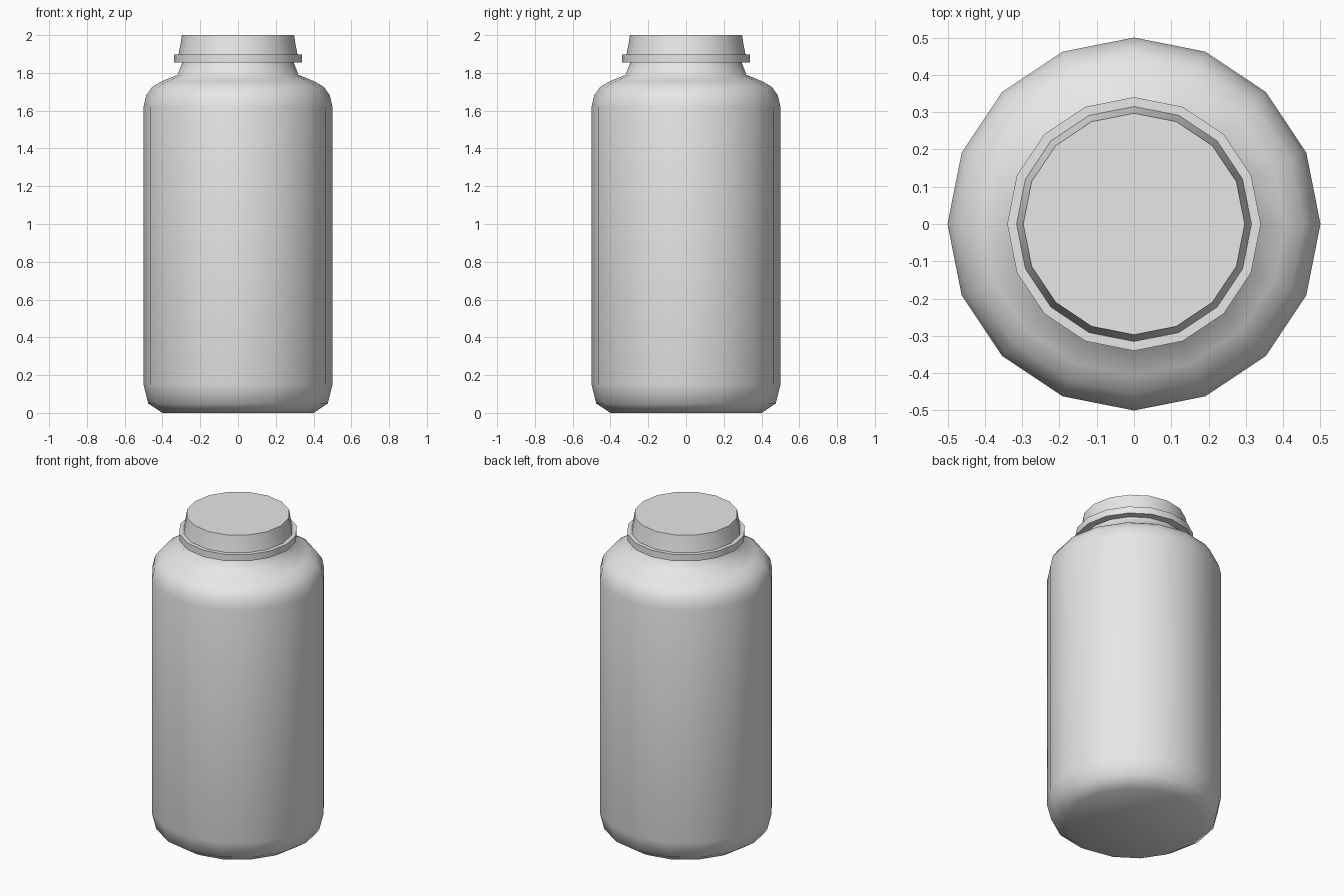
import bpy, bmesh, math

cube = bpy.data.objects.get("Cube")
if cube:
    bpy.data.objects.remove(cube, do_unlink=True)

SIDES = 16
grey = bpy.data.materials.new("plain grey")
grey.use_nodes = True
COLOUR = (0.8, 0.8, 0.8, 1)
grey.diffuse_color = COLOUR
grey.node_tree.nodes["Principled BSDF"].inputs["Base Color"].default_value = COLOUR


def lathe(name, profile, cap_bottom=False, cap_top=False):
    """Turn a (radius, height) profile around z, closing the chosen ends."""
    bm = bmesh.new()
    rings = []
    for r, z in profile:
        angles = [math.tau * i / SIDES for i in range(SIDES)]
        rings.append([bm.verts.new((r * math.cos(a), r * math.sin(a), z)) for a in angles])
    for low, high in zip(rings, rings[1:]):
        for i in range(SIDES):
            j = (i + 1) % SIDES
            bm.faces.new((low[i], low[j], high[j], high[i]))
    if cap_bottom:
        bm.faces.new(rings[0][::-1])
    if cap_top:
        bm.faces.new(rings[-1])
    mesh = bpy.data.meshes.new(name)
    bm.to_mesh(mesh)
    bm.free()
    mesh.materials.append(grey)
    obj = bpy.data.objects.new(name, mesh)
    bpy.context.collection.objects.link(obj)
    bpy.ops.object.select_all(action='DESELECT')
    obj.select_set(True)
    bpy.context.view_layer.objects.active = obj
    bpy.ops.object.shade_smooth_by_angle(angle=math.radians(50))
    return obj


# Body with rounded base, shoulder and tapering neck
lathe("bottle_body", [(0.40, 0), (0.475, 0.05), (0.50, 0.15), (0.50, 1.62),
                      (0.487, 1.68), (0.455, 1.725), (0.405, 1.755),
                      (0.32, 1.79), (0.295, 1.855)], cap_bottom=True)

# Flange around the neck
lathe("neck_ring", [(0.295, 1.855), (0.34, 1.855), (0.34, 1.897), (0.315, 1.897)])

# Tapered closed mouth
lathe("mouth", [(0.315, 1.897), (0.305, 1.95), (0.297, 2.0)], cap_top=True)
